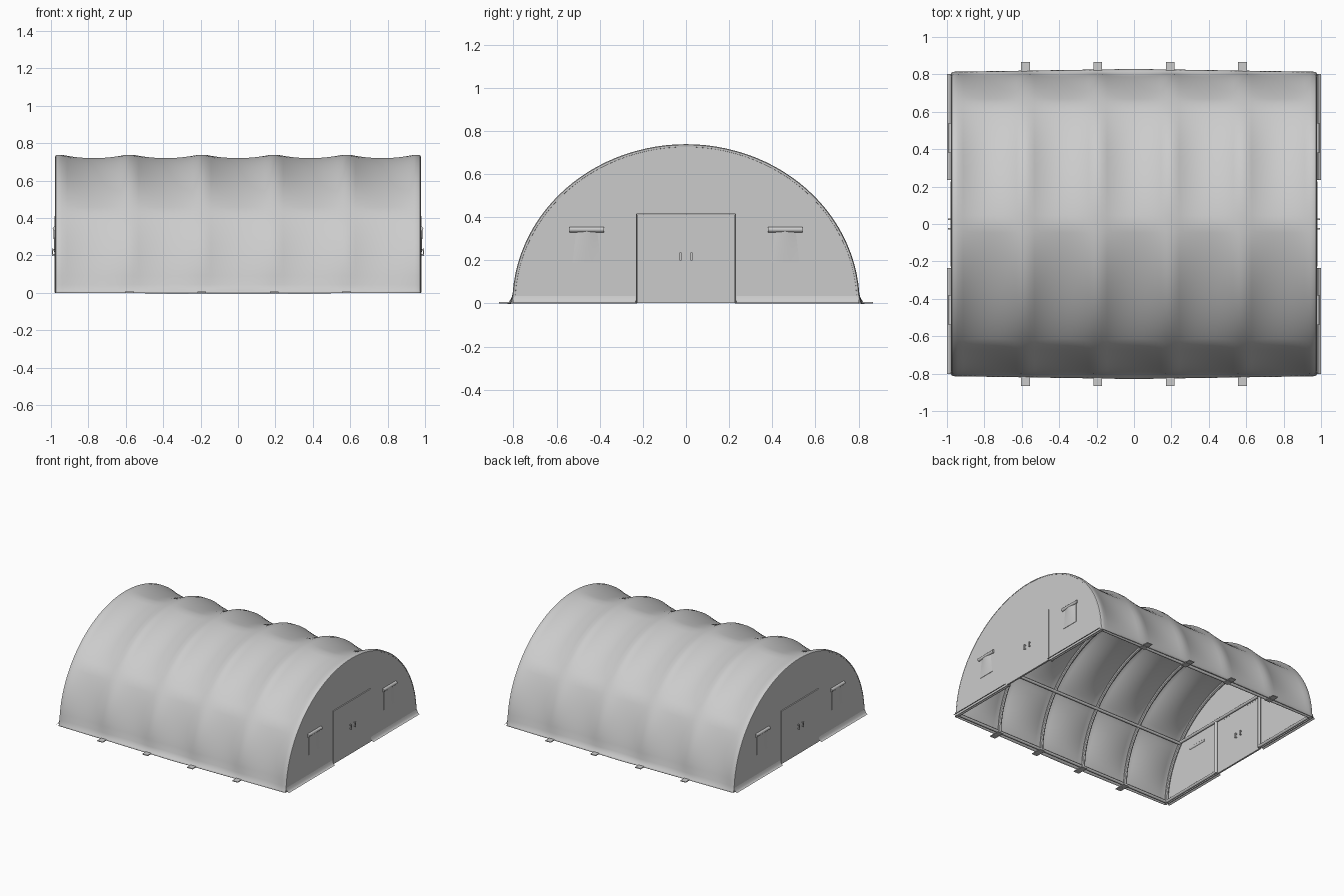
import bpy, bmesh, math
from mathutils import Vector

if "Cube" in bpy.data.objects:
    bpy.data.objects.remove(bpy.data.objects["Cube"])

W, H = 0.805, 0.738            # half width and height of the arch
END = 0.978                    # half length
RIBS = [-0.962, -0.58, -0.193, 0.193, 0.58, 0.962]
PURLIN = 0.625                 # angle of the side purlin
HALF_PI = math.pi / 2


def make(name, verts, faces, thick=0, smooth=True):
    me = bpy.data.meshes.new(name)
    me.from_pydata(verts, [], faces)
    bm = bmesh.new()
    bm.from_mesh(me)
    bmesh.ops.recalc_face_normals(bm, faces=bm.faces)
    bm.to_mesh(me)
    bm.free()
    ob = bpy.data.objects.new(name, me)
    bpy.context.collection.objects.link(ob)
    if thick:
        m = ob.modifiers.new("thickness", 'SOLIDIFY')
        m.thickness, m.offset = thick, -1
    if smooth:
        bpy.ops.object.select_all(action='DESELECT')
        ob.select_set(True)
        bpy.context.view_layer.objects.active = ob
        bpy.ops.object.shade_smooth_by_angle(angle=math.radians(35))
    return ob


def box(name, x, y, z):
    lo, hi = zip(*[sorted(r) for r in (x, y, z)])
    v = [(a, b, c) for a in (lo[0], hi[0]) for b in (lo[1], hi[1]) for c in (lo[2], hi[2])]
    f = [(0, 1, 3, 2), (4, 6, 7, 5), (0, 4, 5, 1), (2, 3, 7, 6), (0, 2, 6, 4), (1, 5, 7, 3)]
    return make(name, v, f, smooth=False)


def tube(name, a, b, r, n=12):
    a, b = Vector(a), Vector(b)
    q = (b - a).to_track_quat('Z', 'Y')
    ring = [q @ Vector((r * math.cos(2 * math.pi * i / n), r * math.sin(2 * math.pi * i / n), 0)) for i in range(n)]
    v = [a + p for p in ring] + [b + p for p in ring]
    f = [(i, (i + 1) % n, n + (i + 1) % n, n + i) for i in range(n)]
    return make(name, v, f + [tuple(range(n)), tuple(range(n, 2 * n))])


def strip(name, rows, thick=0):
    n = len(rows[0])
    f = [(r * n + i, r * n + i + 1, (r + 1) * n + i + 1, (r + 1) * n + i)
         for r in range(len(rows) - 1) for i in range(n - 1)]
    return make(name, [p for row in rows for p in row], f, thick)


def arch(t, inset=0.0):
    return (W - inset) * math.cos(t), (H - inset) * math.sin(t)


def sag(t):
    """How far the cloth hangs in between two ribs at arch angle t."""
    t = min(t, math.pi - t)
    if t < PURLIN:
        return 0.018 * math.sin(math.pi * t / PURLIN) + 0.008 * t / PURLIN
    u = (t - PURLIN) / (HALF_PI - PURLIN)
    return 0.008 + 0.010 * u + 0.032 * math.sin(math.pi * u)


# Cloth roof: flat over each rib, hanging between them, flared hem at the ground
cols = [(-END, 0.012, 0), (-END + 0.004, 0.004, 0), (-END + 0.012, 0, 0)]
for a, b in zip(RIBS, RIBS[1:]):
    a, b = a + 0.02, b - 0.02
    for i in range(13):
        v = i / 12
        cols.append((a + (b - a) * v, 0, 1 - (2 * v - 1) ** 2))
cols += [(-x, o, s) for x, o, s in cols[2::-1]]
low = [0, 0.012, 0.025, 0.04, 0.06]
half = low + [PURLIN * i / 10 for i in range(2, 10)] + \
    [PURLIN + (HALF_PI - PURLIN) * i / 16 for i in range(16)]
angles = half + [HALF_PI] + [math.pi - t for t in reversed(half)]
rows = []
for x, off, s in cols:
    row = []
    for t in angles:
        y, z = arch(t, off + sag(t) * s)
        y += math.copysign(0.024 * max(0, 1 - z / 0.05) ** 2, y) * (0.35 + 0.65 * (1 - abs(x)))
        row.append((x, y, z))
    rows.append(row)
strip("cloth_roof", rows, 0.004)

# Arched rib tubes
for x in RIBS:
    ring = []
    for i in range(49):
        t = math.pi * i / 48
        ring.append([(x + 0.012 * math.cos(k * math.pi / 4),
                      *arch(t, 0.017 + 0.012 * math.sin(k * math.pi / 4))) for k in range(9)])
    strip("arch_rib", ring)

# Ground tabs under the inner ribs
for x in RIBS[1:-1]:
    for s in (-1, 1):
        box("ground_tab", (x - 0.023, x + 0.023), (s * 0.775, s * 0.866), (0, 0.006))

# Lengthwise tubes
for s in (-1, 1):
    y, z = arch(PURLIN, 0.022)
    tube("side_purlin", (-0.96, s * y, z), (0.96, s * y, z), 0.011)
    tube("base_rail", (-0.96, s * 0.788, 0.011), (0.96, s * 0.788, 0.011), 0.011)
tube("ridge_purlin", (-0.96, 0, H - 0.03), (0.96, 0, H - 0.03), 0.010)


def handle(e, y, x, out):
    x2 = x + out * 0.009
    box("handle_bar", (e * x2, e * (x2 + out * 0.005)), (y - 0.004, y + 0.004), (0.198, 0.236))
    for z in (0.203, 0.231):
        box("handle_stub", (e * x, e * x2), (y - 0.004, y + 0.004), (z - 0.004, z + 0.004))


# Both end walls
for e in (-1, 1):
    # Wall sheet with a doorway notch
    pts = [arch(math.pi * i / 48, 0.010) for i in range(49)]
    outline = pts + [(-0.23, 0), (-0.23, 0.415), (0.23, 0.415), (0.23, 0)]
    n = len(outline)
    v = [(e * x, y, z) for x in (0.971, 0.976) for y, z in outline]
    f = [tuple(range(n)), tuple(range(n, 2 * n))]
    f += [(i, (i + 1) % n, n + (i + 1) % n, n + i) for i in range(n)]
    make("end_wall", v, f, smooth=False)

    # Door and its frame
    box("door", (e * 0.968, e * 0.981), (-0.227, 0.227), (0.002, 0.412))
    for y in (-0.026, 0.026):
        handle(e, y, 0.981, 1)
        handle(e, y, 0.968, -1)
    tube("end_crossbar", (e * 0.957, -0.63, 0.426), (e * 0.957, 0.63, 0.426), 0.011)

    for s in (-1, 1):
        tube("door_post", (e * 0.957, s * 0.238, 0), (e * 0.957, s * 0.238, 0.426), 0.011)
        tube("end_base_rail", (e * 0.957, s * 0.238, 0.011), (e * 0.957, s * 0.788, 0.011), 0.011)

        # Flared skirt beside the door
        prof = [(0.976, 0.034), (0.979, 0.024), (0.984, 0.012), (0.990, 0.004), (0.999, 0.001)]
        strip("end_skirt", [[(e * x, s * y, z) for x, z in prof] for y in (0.235, 0.52, 0.802)])

        # Window with a rolled blind and a gathered flap
        yc = s * 0.46
        box("window_panel", (e * 0.974, e * 0.979), (yc - 0.068, yc + 0.068), (0.185, 0.335))
        flap = []
        for i in range(7):
            u = i / 6
            w = 0.066 - 0.018 * u
            flap.append([(e * (0.979 + 0.008 * math.sin(math.pi * k / 10) * (0.3 + 0.7 * u)),
                          yc + w * (k / 5 - 1), 0.19 + 0.15 * u) for k in range(11)])
        strip("window_flap", flap)
        tube("window_roll", (e * 0.978, yc - 0.081, 0.342), (e * 0.978, yc + 0.081, 0.342), 0.013)
